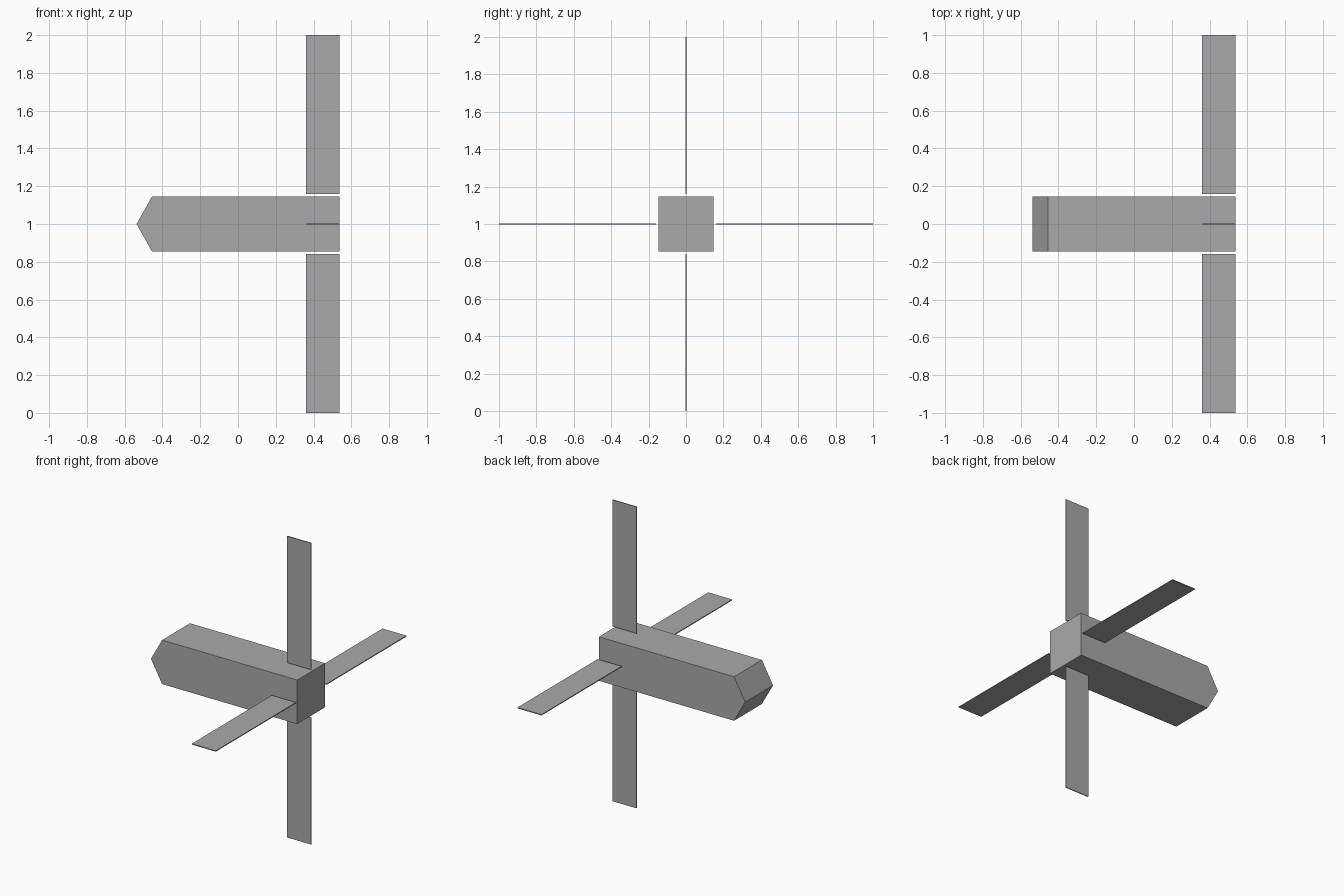
import bpy
import bmesh
from math import pi
from mathutils import Matrix, Vector

cube = bpy.data.objects.get("Cube")
if cube:
    bpy.data.objects.remove(cube, do_unlink=True)

CENTRE = Vector((0, 0, 1))
HALF = 0.146                      # half width of the square body
TAIL, SHOULDER, TIP = 0.537, -0.455, -0.537
FIN_FRONT, FIN_ROOT, FIN_TIP, FIN_THICK = 0.361, 0.16, 1.0, 0.006

grey = bpy.data.materials.new("plain grey")
grey.use_nodes = True
colour = (0.4, 0.4, 0.4, 1)
grey.diffuse_color = colour
grey.node_tree.nodes["Principled BSDF"].inputs["Base Color"].default_value = colour


def add_object(name, bm):
    bmesh.ops.recalc_face_normals(bm, faces=bm.faces)
    mesh = bpy.data.meshes.new(name)
    bm.to_mesh(mesh)
    bm.free()
    mesh.materials.append(grey)
    obj = bpy.data.objects.new(name, mesh)
    obj.location = CENTRE
    bpy.context.collection.objects.link(obj)


# Body: side profile with a wedge nose, extruded across the width
bm = bmesh.new()
profile = [(TAIL, -HALF), (TAIL, HALF), (SHOULDER, HALF), (TIP, 0), (SHOULDER, -HALF)]
side = bm.faces.new([bm.verts.new((x, -HALF, z)) for x, z in profile])
extruded = bmesh.ops.extrude_face_region(bm, geom=[side], use_keep_orig=True)
moved = [v for v in extruded["geom"] if isinstance(v, bmesh.types.BMVert)]
bmesh.ops.translate(bm, verts=moved, vec=(0, 2 * HALF, 0))
add_object("body", bm)

# Fins: four thin blades turned around the long axis
for i, name in enumerate(["top_fin", "front_fin", "bottom_fin", "back_fin"]):
    bm = bmesh.new()
    size = Matrix.Diagonal((TAIL - FIN_FRONT, FIN_THICK, FIN_TIP - FIN_ROOT, 1))
    place = Matrix.Translation(((TAIL + FIN_FRONT) / 2, 0, (FIN_TIP + FIN_ROOT) / 2))
    turn = Matrix.Rotation(i * pi / 2, 4, "X")
    bmesh.ops.create_cube(bm, size=1, matrix=turn @ place @ size)
    add_object(name, bm)
